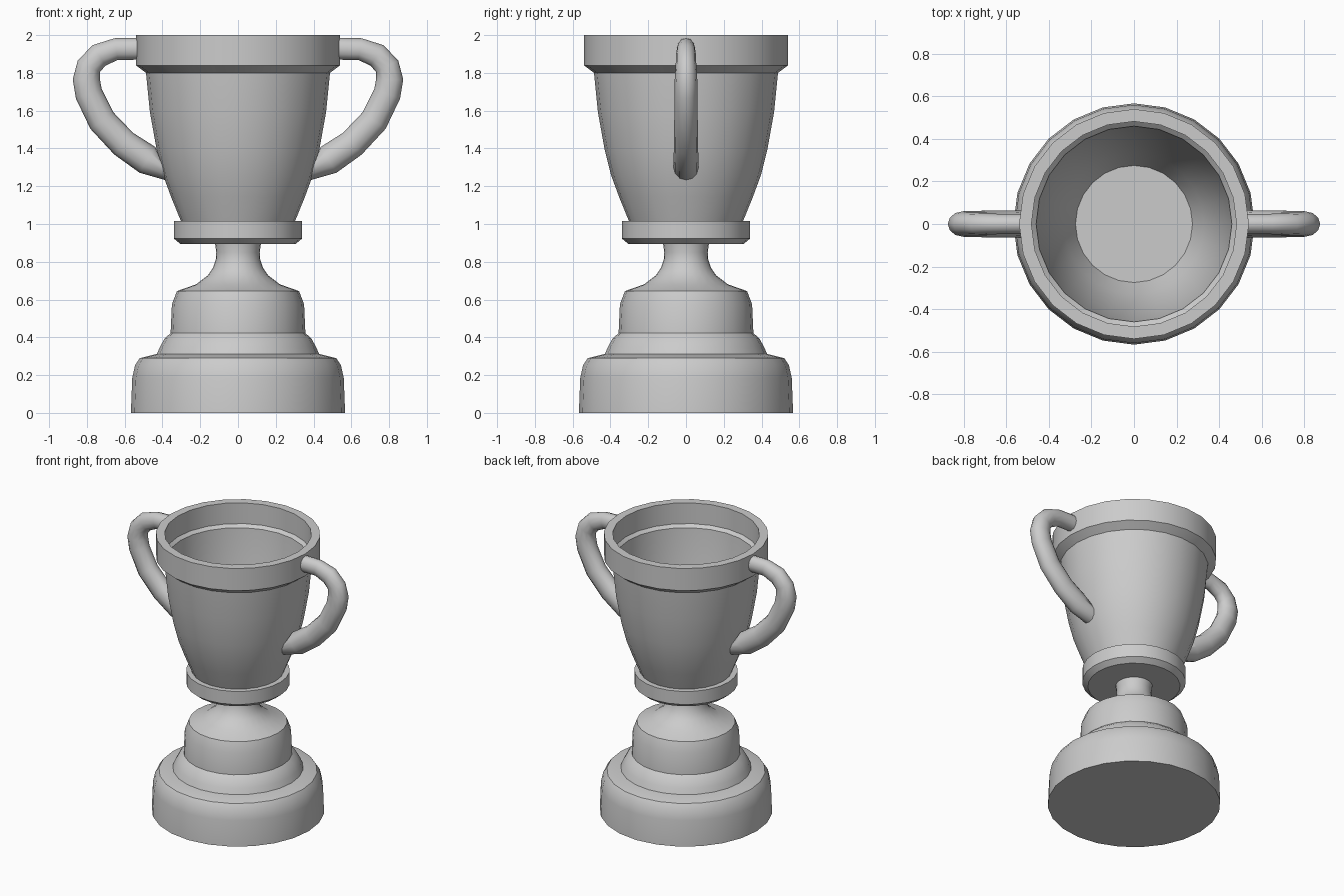
import bpy, bmesh, math
from mathutils import Vector

cube = bpy.data.objects.get("Cube")
if cube:
    bpy.data.objects.remove(cube, do_unlink=True)

SIDES = 24
metal = bpy.data.materials.new("grey_metal")
metal.use_nodes = True
metal.diffuse_color = (0.6, 0.6, 0.6, 1)
metal.node_tree.nodes["Principled BSDF"].inputs["Base Color"].default_value = metal.diffuse_color


def finish(name, bm, angle=30):
    bmesh.ops.recalc_face_normals(bm, faces=bm.faces)
    mesh = bpy.data.meshes.new(name)
    bm.to_mesh(mesh)
    bm.free()
    mesh.materials.append(metal)
    ob = bpy.data.objects.new(name, mesh)
    bpy.context.collection.objects.link(ob)
    bpy.ops.object.select_all(action="DESELECT")
    ob.select_set(True)
    bpy.context.view_layer.objects.active = ob
    bpy.ops.object.shade_smooth_by_angle(angle=math.radians(angle))


def skin(bm, rings):
    """Join successive rings with quads and cap both ends."""
    n = len(rings[0])
    for a, b in zip(rings, rings[1:]):
        for i in range(n):
            j = (i + 1) % n
            bm.faces.new((a[i], a[j], b[j], b[i]))
    bm.faces.new(rings[0])
    bm.faces.new(rings[-1])


def lathe(name, profile):
    """Turn a (radius, height) profile around the z axis."""
    bm = bmesh.new()
    turns = [math.tau * i / SIDES for i in range(SIDES)]
    skin(bm, [[bm.verts.new((r * math.cos(t), r * math.sin(t), z)) for t in turns]
              for r, z in profile])
    finish(name, bm)


# Stepped foot
lathe("base", [(.567, 0), (.56, .185), (.545, .253), (.52, .29), (.43, .312)])
lathe("base_step", [(.43, .31), (.413, .35), (.387, .396), (.357, .422)])
lathe("pedestal", [(.357, .42), (.35, .575), (.323, .646)])

# Flared stem and the collar under the bowl
lathe("stem", [(.323, .645), (.223, .68), (.16, .728), (.134, .765),
               (.118, .81), (.115, .85), (.122, .9)])
lathe("collar", [(.303, .893), (.34, .923), (.34, 1.017)])

# Hollow bowl with a thick rim: up the outside, down the inside
lathe("bowl", [(.30, 1.01), (.355, 1.145), (.397, 1.26), (.43, 1.39), (.466, 1.59),
               (.487, 1.8), (.54, 1.84), (.54, 2), (.482, 2), (.482, 1.85),
               (.46, 1.83), (.44, 1.59), (.404, 1.39), (.37, 1.26), (.33, 1.145),
               (.275, 1.03)])

# Handle centre line with its radius, from the rim down to the bowl
HANDLE = [(.51, 1.928, .058), (.645, 1.926, .058), (.735, 1.893, .064),
          (.79, 1.835, .066), (.803, 1.765, .072), (.79, 1.69, .073),
          (.72, 1.547, .075), (.605, 1.425, .076), (.48, 1.34, .08), (.40, 1.30, .08)]


def handle(name, side):
    bm = bmesh.new()
    pts = [Vector((x, 0, z)) for x, z, _ in HANDLE]
    rings = []
    for k, p in enumerate(pts):
        along = (pts[min(k + 1, len(pts) - 1)] - pts[max(k - 1, 0)]).normalized()
        out = Vector((-along.z, 0, along.x))
        r = HANDLE[k][2]
        ring = []
        for i in range(12):
            t = math.tau * i / 12
            co = p + out * r * math.cos(t) + Vector((0, r * .83 * math.sin(t), 0))
            if k == len(pts) - 1:
                co.x = .36 + .37 * (co.z - 1.2)   # end lies inside the bowl wall
            co.x *= side
            ring.append(bm.verts.new(co))
        rings.append(ring)
    skin(bm, rings)
    finish(name, bm, 50)


handle("left_handle", 1)
handle("right_handle", -1)
